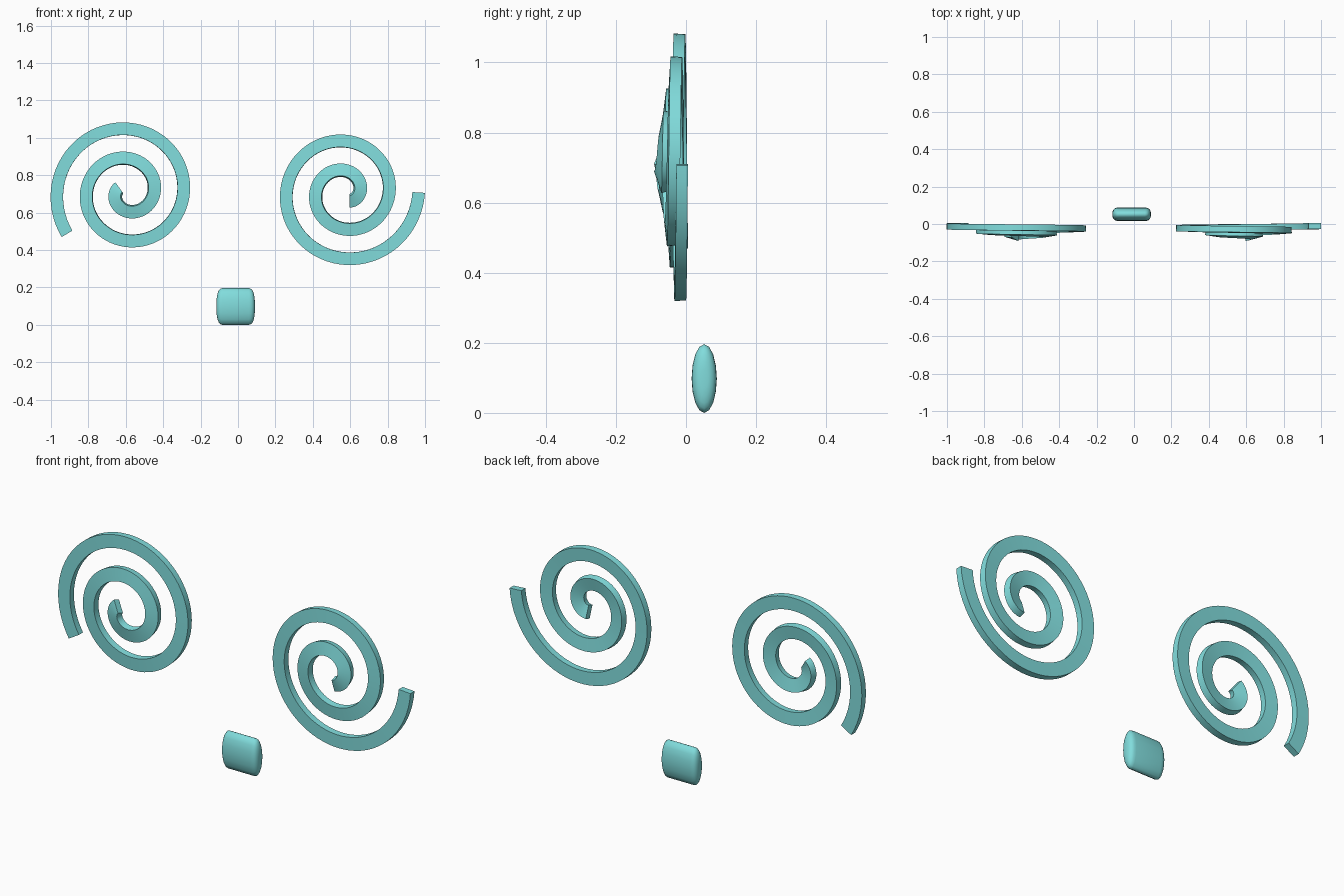
import bpy, bmesh, math
from mathutils import Vector

if "Cube" in bpy.data.objects:
    bpy.data.objects.remove(bpy.data.objects["Cube"])

teal = bpy.data.materials.new("teal")
teal.diffuse_color = (0.22, 0.72, 0.72, 1)
teal.use_nodes = True
teal.node_tree.nodes["Principled BSDF"].inputs["Base Color"].default_value = teal.diffuse_color


def loft(name, rings, angle):
    """Join equal-length closed rings into a capped solid."""
    bm = bmesh.new()
    loops = [[bm.verts.new(p) for p in ring] for ring in rings]
    n = len(loops[0])
    for a, b in zip(loops, loops[1:]):
        for i in range(n):
            j = (i + 1) % n
            bm.faces.new((a[i], a[j], b[j], b[i]))
    bm.faces.new(loops[0])
    bm.faces.new(loops[-1])
    bmesh.ops.recalc_face_normals(bm, faces=bm.faces)
    mesh = bpy.data.meshes.new(name)
    bm.to_mesh(mesh)
    bm.free()
    mesh.materials.append(teal)
    ob = bpy.data.objects.new(name, mesh)
    bpy.context.collection.objects.link(ob)
    bpy.ops.object.select_all(action='DESELECT')
    ob.select_set(True)
    bpy.context.view_layer.objects.active = ob
    bpy.ops.object.shade_smooth_by_angle(angle=math.radians(angle))


def spiral(name, cx, cz, start_deg):
    """Flat band winding clockwise inward while rising to the front and twisting."""
    R0, total, steps = 0.393, math.radians(782), 150
    k = 0.158 / math.tau            # radius lost per radian
    rise = 0.054 / total            # forward travel per radian
    half_w, half_d = 0.0335, 0.0165
    rings = []
    for i in range(steps + 1):
        t = total * i / steps
        r = R0 - k * t
        a = math.radians(start_deg) - t
        radial = Vector((math.cos(a), 0, math.sin(a)))
        along = Vector((math.sin(a), 0, -math.cos(a)))
        centre = Vector((cx, -0.011 - rise * t, cz)) + radial * r
        out = (radial * r + along * k).normalized()   # square to the path
        back = Vector((0, 1, 0))
        tilt = rise / k * math.log(R0 / r)
        w = (out * math.cos(tilt) + back * math.sin(tilt)) * half_w
        d = (back * math.cos(tilt) - out * math.sin(tilt)) * half_d
        rings.append([centre + w + d, centre - w + d, centre - w - d, centre + w - d])
    loft(name, rings, 35)


# Pair of spiral eyes
spiral("left_spiral_eye", -0.59, 0.709, 214.5)
spiral("right_spiral_eye", 0.573, 0.7075, 0)

# Mouth: oval bar along x with rounded ends
cap = [(0.0, 0.3), (0.002, 0.52), (0.006, 0.72), (0.012, 0.87), (0.02, 0.96), (0.031, 1.0)]
left, right = -0.115, 0.09
stations = [(left + o, s) for o, s in cap] + [(right - o, s) for o, s in reversed(cap)]
N = 16
loft("mouth", [[Vector((x, 0.052 + 0.036 * s * math.sin(math.tau * i / N),
                        0.098 + 0.098 * s * math.cos(math.tau * i / N)))
                for i in range(N)] for x, s in stations], 60)
